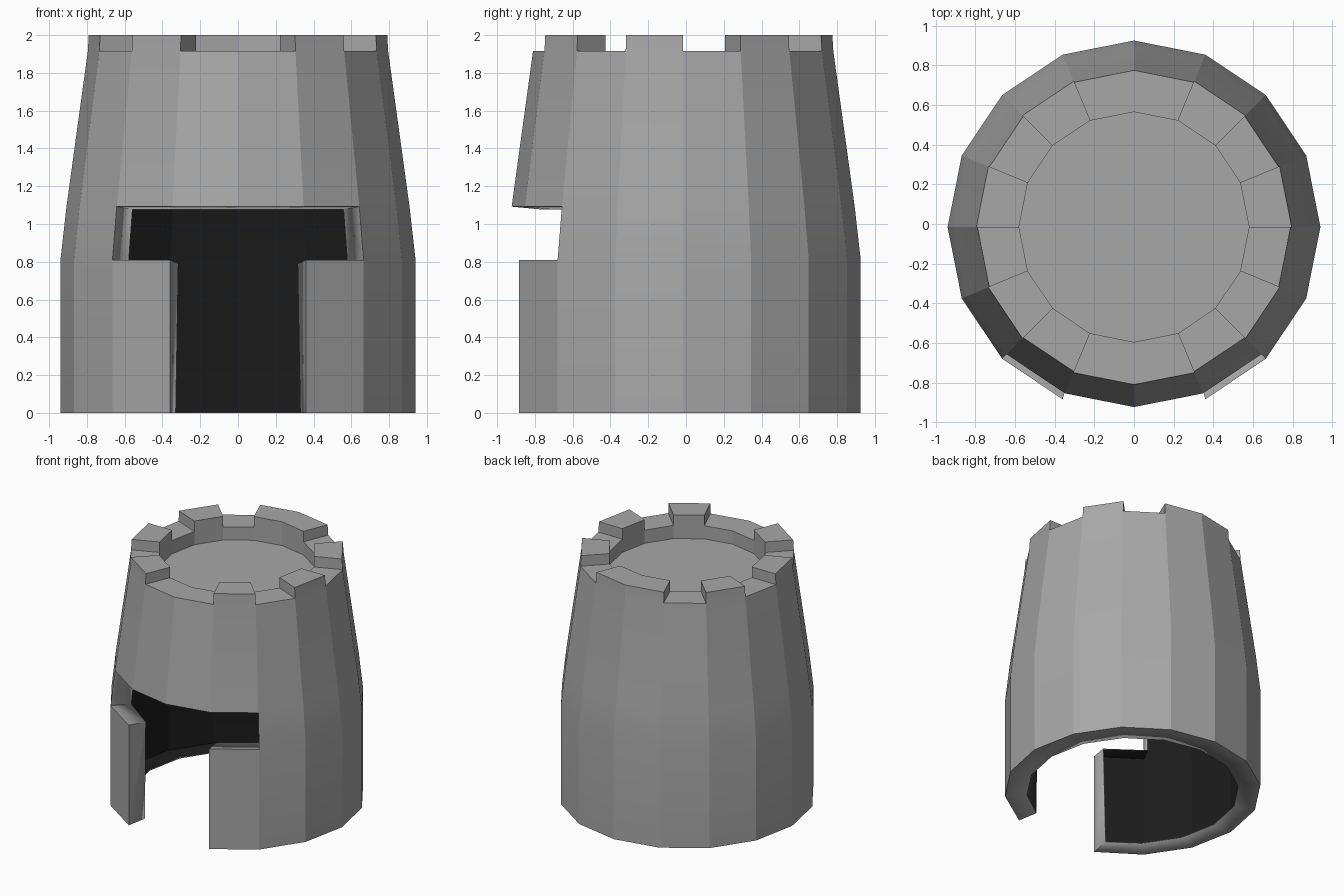
import bpy, bmesh
from math import sin, cos, radians

if "Cube" in bpy.data.objects:
    bpy.data.objects.remove(bpy.data.objects["Cube"])

N = 16
CY = -0.015
OUTER = [(0.94, 0.0), (0.94, 0.81), (0.908, 1.092), (0.795, 1.915), (0.79, 2.0)]
LIP = [(0.778, 0.0), (0.78, 0.79), (0.752, 1.077), (0.58, 1.915), (0.58, 2.0)]
FLOOR = (0.58, 1.808)

# Doorway edges: inner corners lean slightly outward (degrees)
LEAN = {(1, 0): 2.6, (1, 1): 1.4, (2, 1): 3.0, (2, 2): 3.0}

# Sectors filled on each level; sector 0 starts at the front centre
solid = [
    set(range(N)) - {15, 0},              # lower wall with door gap
    set(range(N)) - {14, 15, 0, 1},       # wider gap above the jambs
    set(range(N)),                        # upper wall
    {1, 3, 5, 7, 8, 10, 12, 14},          # battlements
]

bm = bmesh.new()


def vert(i, rz, lean=0.0):
    a = radians(360 / N * i + lean)
    return bm.verts.new((rz[0] * sin(a), CY - rz[0] * cos(a), rz[1]))


def ring(rz):
    return [vert(i, rz) for i in range(N)]


out = [ring(p) for p in OUTER]
inn = []
for k, p in enumerate(LIP):
    row = []
    for i in range(N):
        lean = LEAN.get((i, k), 0) - LEAN.get((N - i, k), 0)
        row.append(vert(i, p, lean))
    inn.append(row)
floor = ring(FLOOR)

for k, sectors in enumerate(solid):
    for s in sectors:
        t = (s + 1) % N
        # Outside of the wall, and inner side of the battlements
        bm.faces.new((out[k][s], out[k][t], out[k + 1][t], out[k + 1][s]))
        if k == 3:
            bm.faces.new((inn[k][t], inn[k][s], inn[k + 1][s], inn[k + 1][t]))
        # Lips showing the wall thickness: undersides, tops and ends
        if k < 3 and (k == 0 or s not in solid[k - 1]):
            bm.faces.new((out[k][t], out[k][s], inn[k][s], inn[k][t]))
        if k == 3 or s not in solid[k + 1]:
            bm.faces.new((out[k + 1][s], out[k + 1][t], inn[k + 1][t], inn[k + 1][s]))
        if (s - 1) % N not in sectors:
            bm.faces.new((out[k][s], out[k + 1][s], inn[k + 1][s], inn[k][s]))
        if t not in sectors:
            bm.faces.new((out[k][t], inn[k][t], inn[k + 1][t], out[k + 1][t]))

# Sunken roof floor and its rim
for s in range(N):
    t = (s + 1) % N
    bm.faces.new((floor[t], floor[s], inn[3][s], inn[3][t]))
bm.faces.new(floor)

bmesh.ops.delete(bm, geom=[v for v in bm.verts if not v.link_faces], context='VERTS')
mesh = bpy.data.meshes.new("tower")
bm.to_mesh(mesh)
bm.free()
tower = bpy.data.objects.new("tower", mesh)
bpy.context.collection.objects.link(tower)

# Grey stone outside, near-black hollow inside
for name, v in (("stone", 0.39), ("dark_interior", 0.011)):
    m = bpy.data.materials.new(name)
    m.diffuse_color = (v, v, v, 1)
    m.use_nodes = True
    m.node_tree.nodes["Principled BSDF"].inputs["Base Color"].default_value = m.diffuse_color
    mesh.materials.append(m)

# Blend the gentle taper, keep the sixteen sides crisp
bpy.context.view_layer.objects.active = tower
tower.select_set(True)
bpy.ops.object.shade_smooth_by_angle(angle=radians(15))

# Thin dark lining on the inside of the shell
lining = tower.modifiers.new("lining", 'SOLIDIFY')
lining.thickness = 0.006
lining.offset = -1
lining.material_offset = 1
lining.material_offset_rim = 0
